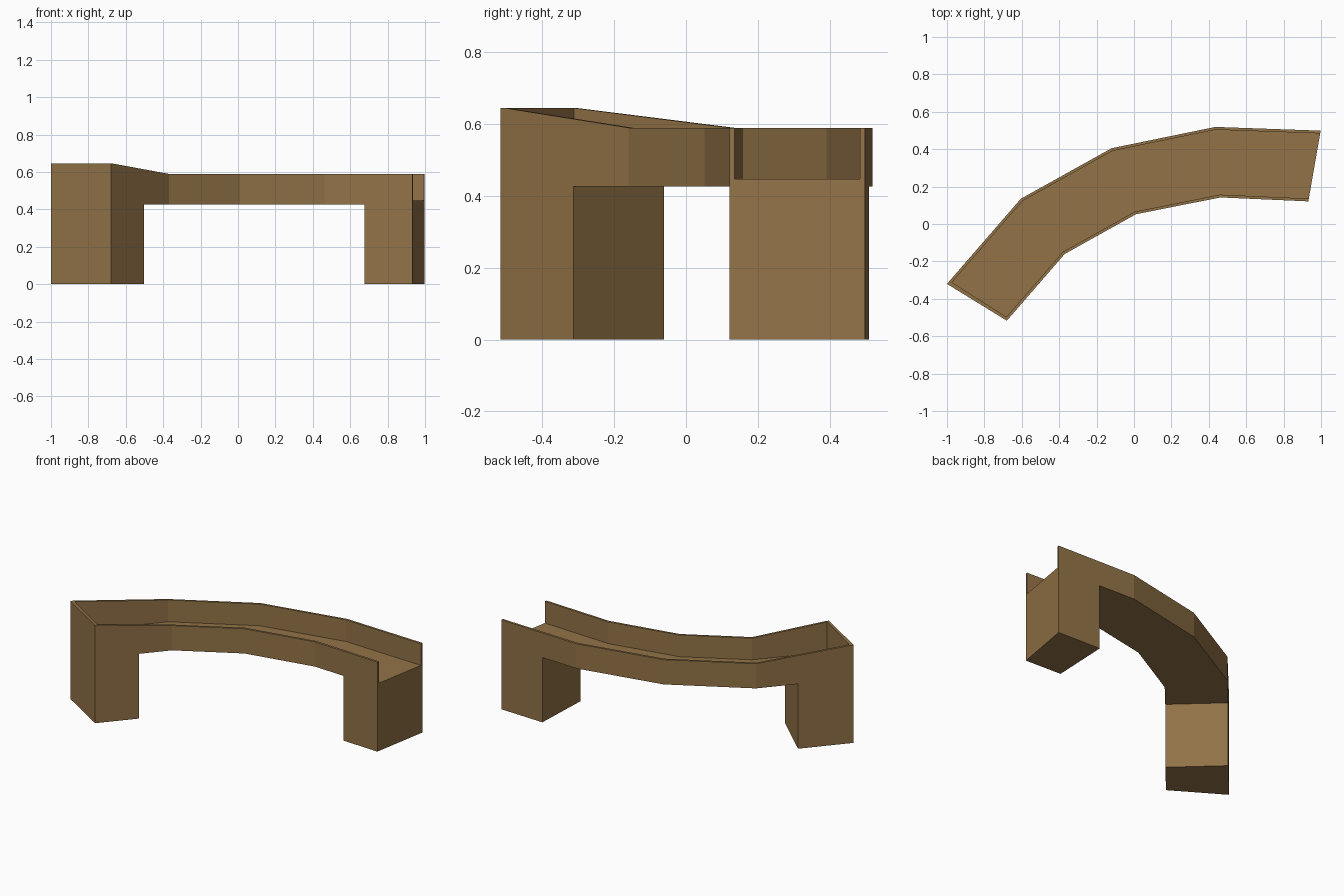
import bpy, bmesh
from mathutils import Vector

if "Cube" in bpy.data.objects:
    bpy.data.objects.remove(bpy.data.objects["Cube"])

# Plan curve of the back and front edges, left to right
BACK = [(-1, -0.32), (-0.605, 0.135), (-0.12, 0.405), (0.435, 0.519), (0.998, 0.499)]
FRONT = [(-0.68, -0.517), (-0.37, -0.16), (0.01, 0.052), (0.462, 0.142), (0.932, 0.121)]
WALL = 0.015
UNDER, FLOOR, RIM, HIGH = 0.427, 0.447, 0.59, 0.645
END = 0.035                      # end wall thickness along the path
LEG_L, LEG_R = 0.57, 3.455       # path positions of leg faces

brown = bpy.data.materials.new("brown")
brown.diffuse_color = (0.29, 0.17, 0.063, 1)
brown.use_nodes = True
brown.node_tree.nodes["Principled BSDF"].inputs["Base Color"].default_value = brown.diffuse_color


def at(pts, s):
    i = min(int(s), 3)
    return Vector(pts[i]).lerp(Vector(pts[i + 1]), s - i)


def rim(s):
    if s <= END:
        return HIGH
    return RIM + (HIGH - RIM) * max(0, (1 - s) / (1 - END))


def section(s):
    """Corner columns across the path: back, back inside, front inside, front."""
    b, f = at(BACK, s), at(FRONT, s)
    u = (f - b).normalized() * WALL
    return b, b + u, f - u, f


def make(name, quads):
    bm = bmesh.new()
    for q in quads:
        bm.faces.new([bm.verts.new(v) for v in q])
    bmesh.ops.remove_doubles(bm, verts=bm.verts, dist=1e-5)
    bmesh.ops.recalc_face_normals(bm, faces=bm.faces)
    me = bpy.data.meshes.new(name)
    bm.to_mesh(me)
    bm.free()
    me.materials.append(brown)
    ob = bpy.data.objects.new(name, me)
    bpy.context.collection.objects.link(ob)


def v(p, z):
    return (p.x, p.y, z)


def upright(p, q, z0, zp, zq):
    return [v(p, z0), v(q, z0), v(q, zq), v(p, zp)]


def level(a, b, c, d, z):
    return [v(a, z), v(b, z), v(c, z), v(d, z)]


# Trough with two side walls and closed left end; open at the right end
quads = []
stops = [END, LEG_L, 1, 2, 3, LEG_R, 4]
for s, t in zip(stops, stops[1:]):
    A, B, zs, zt = section(s), section(t), rim(s), rim(t)
    for k, z0 in ((0, UNDER), (1, FLOOR), (2, FLOOR), (3, UNDER)):
        quads.append(upright(A[k], B[k], z0, zs, zt))
    for k in (0, 2):
        quads.append([v(A[k], zs), v(A[k + 1], zs), v(B[k + 1], zt), v(B[k], zt)])
    quads.append(level(A[1], A[2], B[2], B[1], FLOOR))
    if LEG_L <= s < LEG_R:
        quads.append(level(A[0], A[3], B[3], B[0], UNDER))
A, B = section(0), section(END)
quads += [upright(A[0], A[3], UNDER, HIGH, HIGH),
          upright(A[0], B[0], UNDER, HIGH, HIGH),
          upright(A[3], B[3], UNDER, HIGH, HIGH),
          upright(B[1], B[2], FLOOR, HIGH, HIGH),
          [v(p, HIGH) for p in (A[0], A[3], B[3], B[2], B[1], B[0])]]
E = section(4)
quads += [[v(E[0], UNDER), v(E[3], UNDER), v(E[3], RIM), v(E[2], RIM),
           v(E[2], FLOOR), v(E[1], FLOOR), v(E[1], RIM), v(E[0], RIM)]]
make("trough", quads)

# Solid legs under both ends, open on top where they meet the trough
for name, s, t in (("left_leg", 0, LEG_L), ("right_leg", LEG_R, 4)):
    A, B = section(s), section(t)
    ring = [A[0], A[3], B[3], B[0]]
    quads = [upright(ring[i], ring[(i + 1) % 4], 0, UNDER, UNDER) for i in range(4)]
    quads.append(level(*ring, 0))
    make(name, quads)
